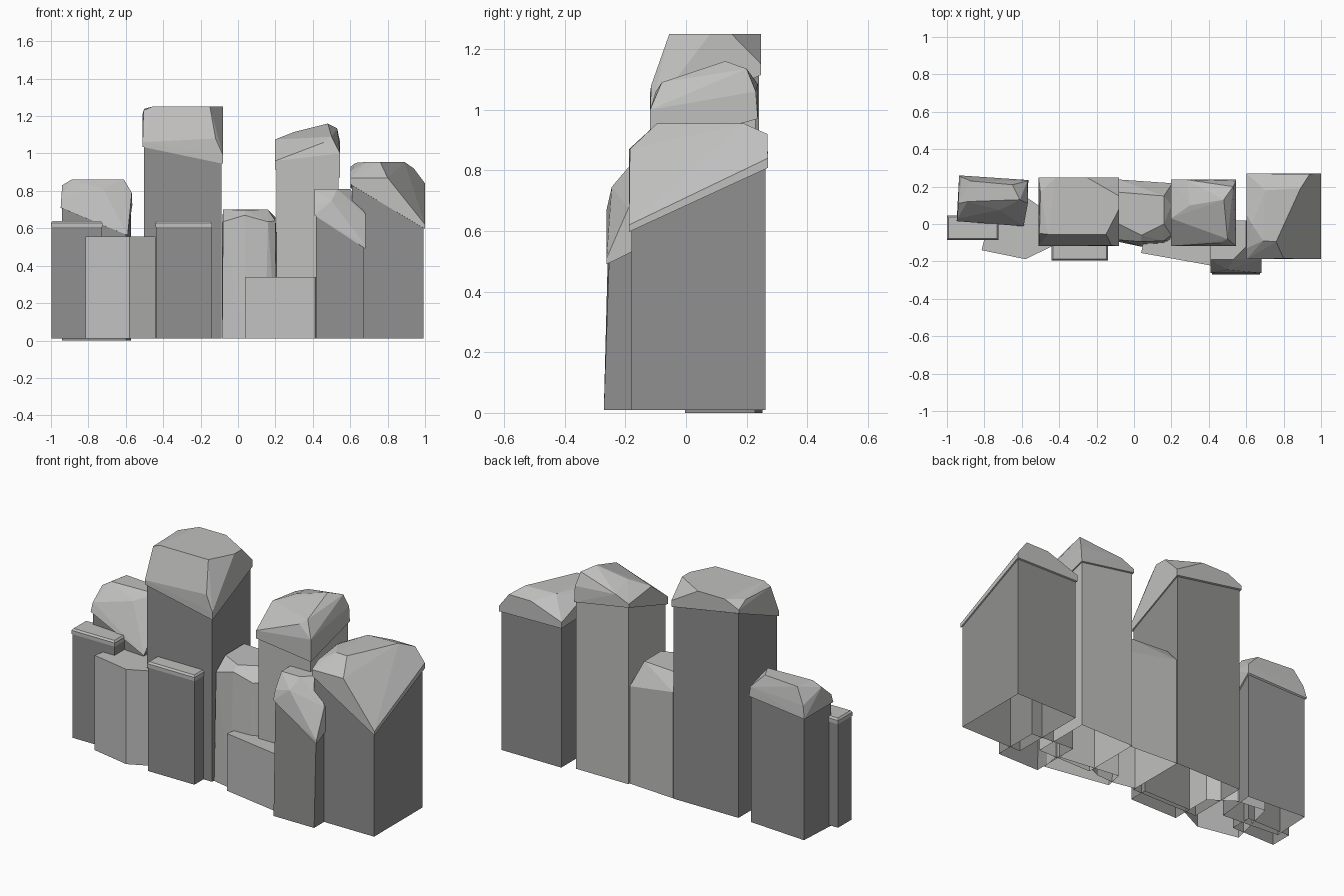
import bpy, bmesh, math


def material(name, v):
    m = bpy.data.materials.new(name)
    m.diffuse_color = (v, v * 0.995, v * 0.985, 1)
    return m


LIGHT = material("light grey rock", 0.53)
DARK = material("dark grey rock", 0.28)


def finish(bm, name, mat):
    bmesh.ops.recalc_face_normals(bm, faces=bm.faces)
    me = bpy.data.meshes.new(name)
    bm.to_mesh(me)
    bm.free()
    me.materials.append(mat)
    ob = bpy.data.objects.new(name, me)
    bpy.context.collection.objects.link(ob)


def chiselled(name, pts, mat, open_bottom=False):
    """Convex faceted rock spanned by a few corner points."""
    bm = bmesh.new()
    vs = [bm.verts.new(p) for p in pts]
    r = bmesh.ops.convex_hull(bm, input=vs)
    loose = [v for v in bm.verts if not v.link_faces]
    bmesh.ops.delete(bm, geom=loose, context='VERTS')
    bmesh.ops.recalc_face_normals(bm, faces=bm.faces)
    bmesh.ops.dissolve_limit(bm, angle_limit=math.radians(2),
                             verts=bm.verts, edges=bm.edges)
    if open_bottom:
        low = [f for f in bm.faces if all(v.co.z < 0.02 for v in f.verts)]
        bmesh.ops.delete(bm, geom=low, context='FACES_ONLY')
    finish(bm, name, mat)


def pillar(name, rim, mat, inset=0.008, z0=0.01, flare=0.0):
    """Open-bottomed shaft whose top follows the rim corners."""
    cx = sum(p[0] for p in rim) / len(rim)
    cy = sum(p[1] for p in rim) / len(rim)
    bm = bmesh.new()
    top, bot = [], []
    for x, y, z in rim:
        x -= math.copysign(inset, x - cx)
        y -= math.copysign(inset, y - cy)
        top.append(bm.verts.new((x, y, z + 0.004)))
        bot.append(bm.verts.new((x, y - (flare if y < cy else 0), z0)))
    n = len(rim)
    for i in range(n):
        j = (i + 1) % n
        bm.faces.new((bot[i], bot[j], top[j], top[i]))
    bm.faces.new(top)
    finish(bm, name, mat)


def box(x0, x1, y0, y1, z0, z1):
    return [(x, y, z) for x in (x0, x1) for y in (y0, y1) for z in (z0, z1)]


def capped(name, rim, crown, mat, **kw):
    pillar(name + "_pillar", rim, mat, **kw)
    chiselled(name + "_cap", rim + crown, LIGHT)


# tallest pillar
capped("tall", [(-.51, -.118, 1.035), (-.08, -.118, .945), (-.08, .248, 1.115), (-.51, .248, 1.19)],
       [(-.51, -.118, 1.06), (-.12, -.115, 1.08), (-.08, -.118, .99),
        (-.505, -.05, 1.23), (-.46, -.055, 1.25), (-.15, -.055, 1.25), (-.08, .08, 1.25),
        (-.08, .15, 1.25), (-.25, .248, 1.25), (-.42, .248, 1.25), (-.5, .17, 1.24),
        (-.08, .248, 1.15), (-.51, .248, 1.21)], DARK)

# right-hand pillar
capped("right", [(.602, -.188, .835), (1, -.188, .597), (1, .27, .808), (.602, .27, .815)],
       [(.602, -.188, .87), (.602, -.13, .905), (.8, -.185, .87), (1, -.188, .62), (1, .27, .84),
        (.69, -.09, .955), (.76, -.095, .955), (.89, .19, .955), (.94, .268, .92),
        (.63, .0, .95), (.7, .18, .955), (.602, .05, .93), (.602, .27, .85), (.8, .268, .92)], DARK)

# pale pillar right of centre
capped("pale", [(.198, -.118, .915), (.546, -.118, .872), (.546, .237, .97), (.198, .237, 1.03)],
       [(.198, -.118, .96), (.3, -.06, 1.04), (.46, -.1, 1.06), (.546, -.118, 1.0),
        (.3, .1, 1.115), (.48, .13, 1.16), (.53, .2, 1.135), (.5, -.08, 1.09),
        (.198, .03, 1.075), (.28, .237, 1.085), (.546, .23, 1.06), (.198, .237, 1.05)], LIGHT)

# back left pillar, slightly turned
capped("back_left", [(-.948, .015, .71), (-.59, -.012, .563), (-.565, .235, .725), (-.935, .26, .70)],
       [(-.945, .03, .76), (-.94, .11, .83), (-.89, .12, .86), (-.87, .23, .86),
        (-.65, .21, .86), (-.61, .13, .86), (-.568, .11, .79), (-.72, .075, .81),
        (-.57, .23, .78), (-.92, .25, .77)], DARK, z0=0.0)

# small front right pillar, leaning shaft
capped("front_right", [(.408, -.262, .67), (.682, -.262, .49), (.682, .0, .62), (.408, .02, .74)],
       [(.408, -.245, .725), (.5, -.245, .745), (.41, -.19, .81), (.53, -.19, .81),
        (.6, -.12, .81), (.6, .02, .81), (.41, .02, .81), (.682, -.19, .675),
        (.682, 0, .68), (.682, -.262, .51)], DARK, flare=.017)

# low slab-topped pillars
for name, x0, x1, y0, y1 in (("outer_left", -1, -.725, -.085, .045),
                             ("front_left", -.442, -.14, -.195, -.08)):
    rim = [(x0, y0, .607), (x1, y0, .607), (x1, y1, .607), (x0, y1, .607)]
    pillar(name + "_pillar", rim, DARK, inset=0.003)
    chiselled(name + "_cap", box(x0, x1, y0, y1, .607, .628)
              + box(x0 + .008, x1 - .008, y0 + .008, y1 - .008, .607, .638), LIGHT)

# pale step on the left
pillar("left_step", [(-.815, -.14, .551), (-.58, -.188, .551), (-.44, -.12, .551),
                     (-.44, .05, .551), (-.57, .14, .551), (-.74, .16, .551)], LIGHT, inset=0)

# centre rock
base = [(-.085, -.095), (.035, -.12), (.145, -.115), (.205, -.09), (.205, .218), (-.085, .238)]
chiselled("centre_rock", [(x, y, .01) for x, y in base]
          + [(-.08, -.085, .635), (.035, -.095, .67), (.16, -.09, .635), (.2, -.06, .64),
             (-.08, .0, .7), (.04, -.06, .698), (.16, .0, .7), (.16, .15, .7), (-.08, .17, .7),
             (.2, .1, .66), (.205, .218, .57), (-.085, .238, .62)], LIGHT, True)

# low front step
pillar("low_step", [(.038, -.155, .335), (.412, -.222, .335), (.43, -.1, .335), (.06, -.05, .335)],
       LIGHT, inset=0)
